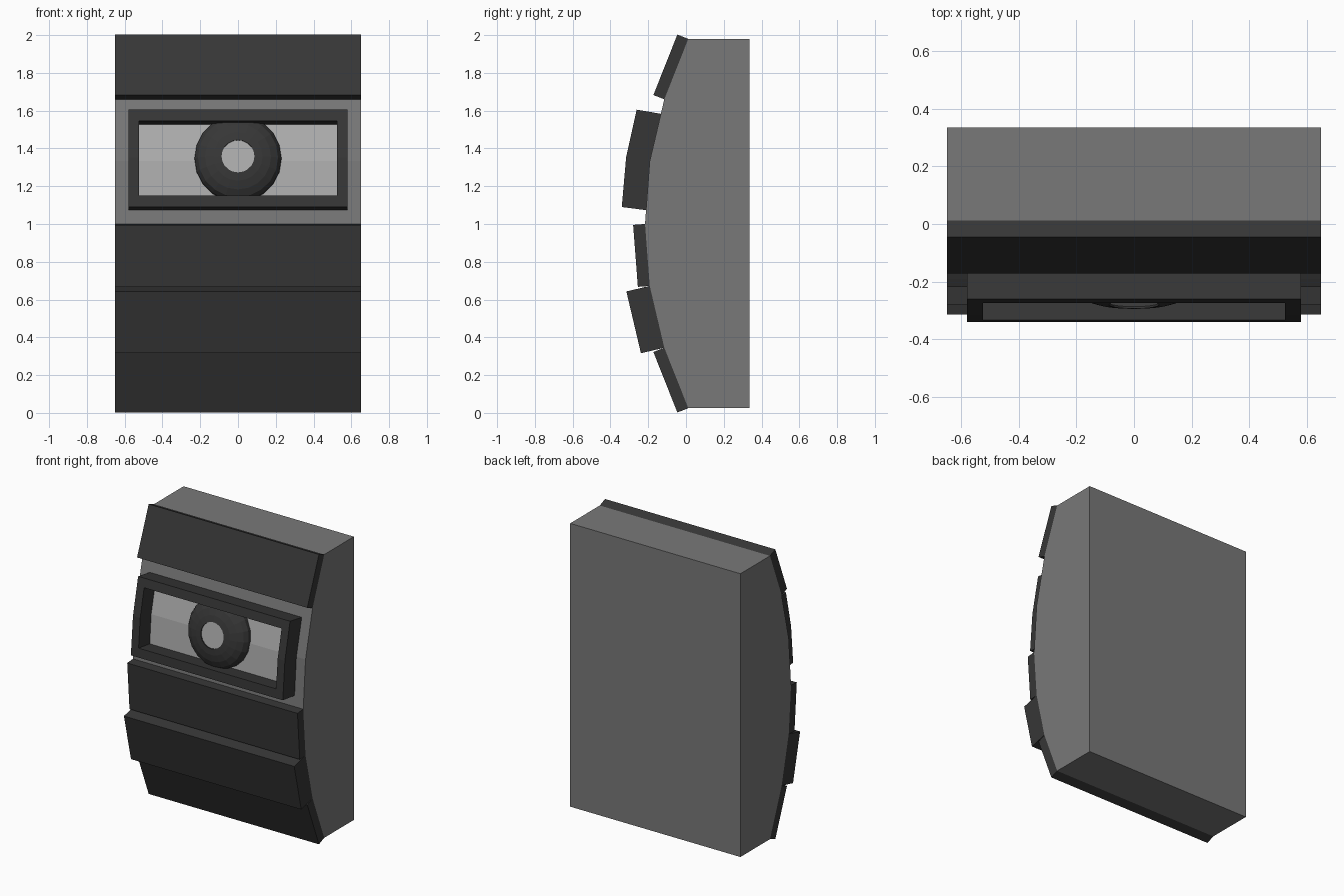
import bpy, bmesh, math
from mathutils import Vector, Matrix

if "Cube" in bpy.data.objects:
    bpy.data.objects.remove(bpy.data.objects["Cube"])


def material(name, v):
    m = bpy.data.materials.new(name)
    m.diffuse_color = (v, v, v, 1)
    m.use_nodes = True
    m.node_tree.nodes["Principled BSDF"].inputs["Base Color"].default_value = m.diffuse_color
    return m


GREY = material("mid grey", 0.19)
DARK = material("charcoal", 0.037)
LIGHT = material("light grey", 0.42)


def finish(bm, name, mats):
    bmesh.ops.recalc_face_normals(bm, faces=bm.faces)
    me = bpy.data.meshes.new(name)
    bm.to_mesh(me)
    bm.free()
    for m in mats:
        me.materials.append(m)
    ob = bpy.data.objects.new(name, me)
    bpy.context.collection.objects.link(ob)
    return ob


def prism(name, profile, half, mat):
    """Extrude a (y, z) profile across x."""
    bm = bmesh.new()
    f = bm.faces.new([bm.verts.new((-half, y, z)) for y, z in profile])
    ext = bmesh.ops.extrude_face_region(bm, geom=[f])["geom"]
    bmesh.ops.translate(bm, vec=(2 * half, 0, 0),
                        verts=[v for v in ext if isinstance(v, bmesh.types.BMVert)])
    return finish(bm, name, [mat])


# Body with a faceted, bowed front
front = [(0.012, 0.025), (-0.115, 0.345), (-0.192, 0.672), (-0.217, 1.0),
         (-0.192, 1.333), (-0.115, 1.66), (0.012, 1.98)]
prism("body", front + [(0.335, 1.98), (0.335, 0.025)], 0.65, GREY)


# Slabs lying on the front facets
def slab(name, i, thick):
    a, b = Vector(front[i]), Vector(front[i + 1])
    d = (b - a).normalized()
    n = Vector((-d.y, d.x)) * thick
    prism(name, [a, b, b + n, a + n], 0.65, DARK)


slab("bottom_slab", 0, 0.062)
slab("thick_slab", 1, 0.127)
slab("middle_slab", 2, 0.063)
slab("top_slab", 5, 0.062)

# Raised window frame, bent over two facets
outer = [Vector(p) for p in ((-0.34, 1.09), (-0.317, 1.353), (-0.261, 1.605))]
inner = [Vector(p) for p in ((-0.208, 1.073), (-0.188, 1.333), (-0.13, 1.583))]
frame = prism("window_frame", outer + inner[::-1], 0.58, DARK)


def inset(pts, t=0.235):
    return [pts[0].lerp(pts[1], t), pts[1], pts[2].lerp(pts[1], t)]


o, i = inset(outer), inset(inner)
cut_front = [p + (p - q) * 0.5 for p, q in zip(o, i)]
cut_back = [q - (p - q) * 0.5 for p, q in zip(o, i)]
cutter = prism("window_cutter", cut_front + cut_back[::-1], 0.525, DARK)
cutter.hide_render = True
cutter.hide_viewport = True
mod = frame.modifiers.new("opening", "BOOLEAN")
mod.operation = "DIFFERENCE"
mod.solver = "EXACT"
mod.object = cutter

# Light pane at the back of the window
pane_front = [q.lerp(p, 0.07) for p, q in zip(o, i)]
pane_back = [q.lerp(p, -0.1) for p, q in zip(o, i)]
prism("window_pane", pane_front + pane_back[::-1], 0.525, LIGHT)

# Eye: flattened dome with a pale flat pupil
bm = bmesh.new()
N = 20
rings = []
for r, h in ((0.23, -0.01), (0.23, 0.02), (0.212, 0.048), (0.175, 0.07),
             (0.13, 0.084), (0.087, 0.09), (0.087, 0.083)):
    rings.append([bm.verts.new((r * math.cos(2 * math.pi * k / N),
                                r * math.sin(2 * math.pi * k / N), h)) for k in range(N)])
for lo, hi in zip(rings, rings[1:]):
    for k in range(N):
        bm.faces.new((lo[k], lo[(k + 1) % N], hi[(k + 1) % N], hi[k]))
bm.faces.new(rings[-1]).material_index = 1
bm.faces.new(rings[0][::-1])
eye = finish(bm, "eye_dome", [DARK, LIGHT])
eye.matrix_world = (Matrix.Translation((0, -0.192, 1.345))
                    @ Matrix.Rotation(math.radians(81), 4, "X"))
